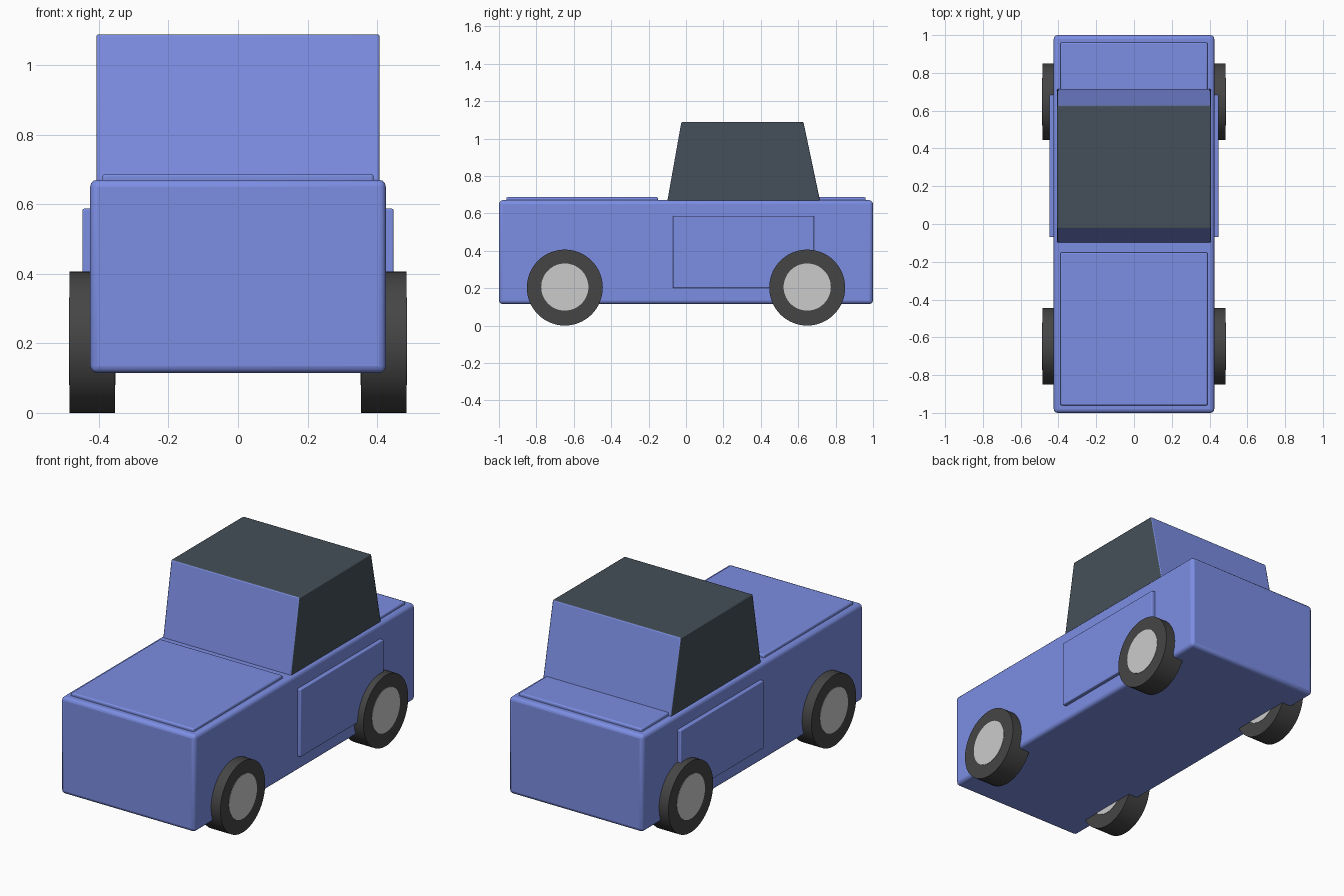
import bpy, bmesh, math

if "Cube" in bpy.data.objects:
    bpy.data.objects.remove(bpy.data.objects["Cube"])


def material(name, rgb):
    m = bpy.data.materials.new(name)
    m.diffuse_color = (*rgb, 1)
    m.use_nodes = True
    m.node_tree.nodes["Principled BSDF"].inputs["Base Color"].default_value = m.diffuse_color
    return m


BLUE = material("blue_paint", (0.20, 0.27, 0.77))
GLASS = material("dark_glass", (0.06, 0.08, 0.10))
RUBBER = material("rubber", (0.06, 0.06, 0.06))
METAL = material("hub_metal", (0.58, 0.58, 0.58))


def finish(ob, bevel, segments=3):
    mod = ob.modifiers.new("bevel", "BEVEL")
    mod.width = bevel
    mod.segments = segments
    bpy.ops.object.select_all(action="DESELECT")
    ob.select_set(True)
    bpy.context.view_layer.objects.active = ob
    bpy.ops.object.shade_smooth_by_angle(angle=math.radians(35))


def box(name, lo, hi, bevel):
    bpy.ops.mesh.primitive_cube_add(size=1)
    ob = bpy.context.object
    ob.name = name
    for v in ob.data.vertices:
        v.co = [hi[i] if v.co[i] > 0 else lo[i] for i in range(3)]
    ob.data.materials.append(BLUE)
    finish(ob, bevel)
    return ob


def cylinder(name, radius, x0, x1, y, z, mat):
    bpy.ops.mesh.primitive_cylinder_add(vertices=64, radius=radius, depth=abs(x1 - x0),
                                        location=((x0 + x1) / 2, y, z),
                                        rotation=(0, math.pi / 2, 0))
    ob = bpy.context.object
    ob.name = name
    ob.data.materials.append(mat)
    bpy.ops.object.shade_smooth_by_angle(angle=math.radians(35))


# Main body and the raised lids on top of it
box("body", (-0.425, -1, 0.115), (0.425, 1, 0.67), 0.02)
box("hood", (-0.39, -0.96, 0.65), (0.39, -0.15, 0.687), 0.008)
box("trunk_lid", (-0.39, 0.70, 0.65), (0.39, 0.96, 0.687), 0.008)

# Cabin: side profile extruded across, painted front and back, dark roof and sides
profile = [(-0.10, 0.665), (0.717, 0.665), (0.628, 1.088), (-0.025, 1.088)]
bm = bmesh.new()
base = bm.faces.new([bm.verts.new((-0.407, y, z)) for y, z in profile])
ext = bmesh.ops.extrude_face_region(bm, geom=[base])
bmesh.ops.translate(bm, vec=(0.814, 0, 0),
                    verts=[g for g in ext["geom"] if isinstance(g, bmesh.types.BMVert)])
bmesh.ops.recalc_face_normals(bm, faces=bm.faces)
for f in bm.faces:
    f.material_index = 1 if abs(f.normal.y) > 0.7 else 0
mesh = bpy.data.meshes.new("cabin")
bm.to_mesh(mesh)
bm.free()
mesh.materials.append(GLASS)
mesh.materials.append(BLUE)
cabin = bpy.data.objects.new("cabin", mesh)
bpy.context.collection.objects.link(cabin)
finish(cabin, 0.006, 2)

# Doors and wheels on both sides
for side, s in (("left", -1), ("right", 1)):
    xs = sorted((s * 0.415, s * 0.447))
    box(side + "_door", (xs[0], -0.07, 0.20), (xs[1], 0.685, 0.587), 0.005)
    for end, y in (("front", -0.648), ("rear", 0.648)):
        cylinder(f"{end}_{side}_tyre", 0.203, s * 0.354, s * 0.484, y, 0.203, RUBBER)
        cylinder(f"{end}_{side}_hub", 0.126, s * 0.352, s * 0.486, y, 0.206, METAL)
